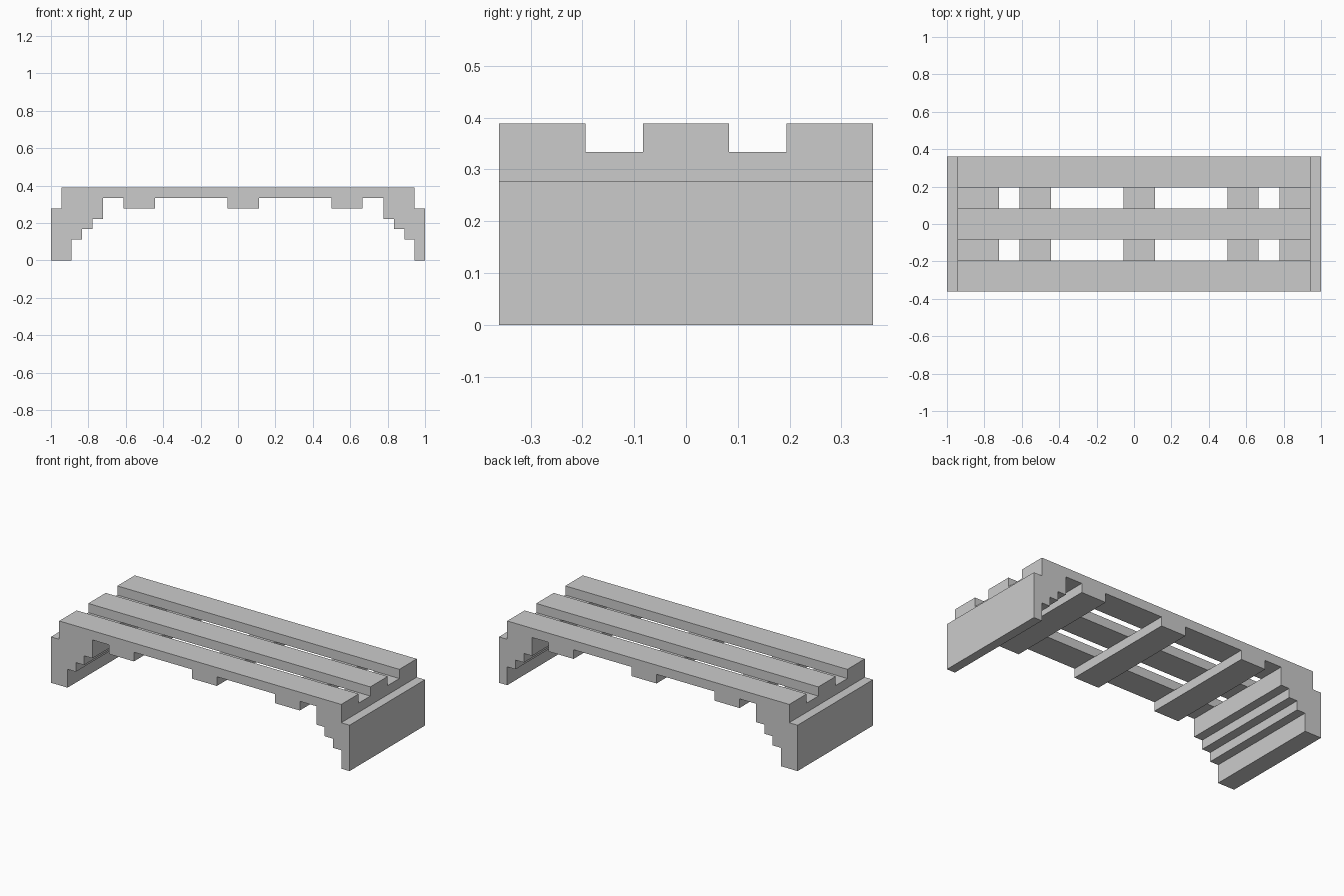
import bpy

if "Cube" in bpy.data.objects:
    bpy.data.objects.remove(bpy.data.objects["Cube"])

U = 1 / 18          # the whole bench sits on an 18-per-unit grid
DEPTH = 13          # overall depth in grid steps


def extrude_profile(name, points, y0, y1):
    """Extrude an (x, z) outline, given counter-clockwise in the front view, from y0 to y1."""
    n = len(points)
    verts = [(x * U, y * U, z * U) for y in (y0, y1) for x, z in points]
    faces = [tuple(range(n)), tuple(reversed(range(n, 2 * n)))]
    faces += [(i, i + n, (i + 1) % n + n, (i + 1) % n) for i in range(n)]
    mesh = bpy.data.meshes.new(name)
    mesh.from_pydata(verts, [], faces)
    obj = bpy.data.objects.new(name, mesh)
    bpy.context.collection.objects.link(obj)
    return obj


def bar(name, x0, x1, y0, y1, z0, z1):
    return extrude_profile(name, [(x0, z0), (x1, z0), (x1, z1), (x0, z1)], y0, y1)


def stepped_leg(name, side, foot):
    """End leg with a stair-shaped inner face; foot is the width at the floor."""
    pts = [(-18, 0), (-18 + foot, 0)]
    for i, z in enumerate((2, 3, 4)):
        pts += [(-18 + foot + i, z), (-17 + foot + i, z)]
    pts += [(-15 + foot, 6), (-17, 6), (-17, 5), (-18, 5)]
    if side > 0:
        pts = [(-x, z) for x, z in reversed(pts)]
    return extrude_profile(name, pts, -DEPTH / 2, DEPTH / 2)


# End legs: the left foot is one step thicker than the right
stepped_leg("left_leg", -1, 2)
stepped_leg("right_leg", 1, 1)

# Long top slats
for label, y in (("front", -5), ("middle", 0), ("back", 5)):
    bar(label + "_slat", -17, 17, y - 1.5, y + 1.5, 6, 7)

# Cross battens under the slats
for label, x in (("left", -11), ("centre", -1), ("right", 9)):
    bar(label + "_batten", x, x + 3, -DEPTH / 2, DEPTH / 2, 5, 6)
